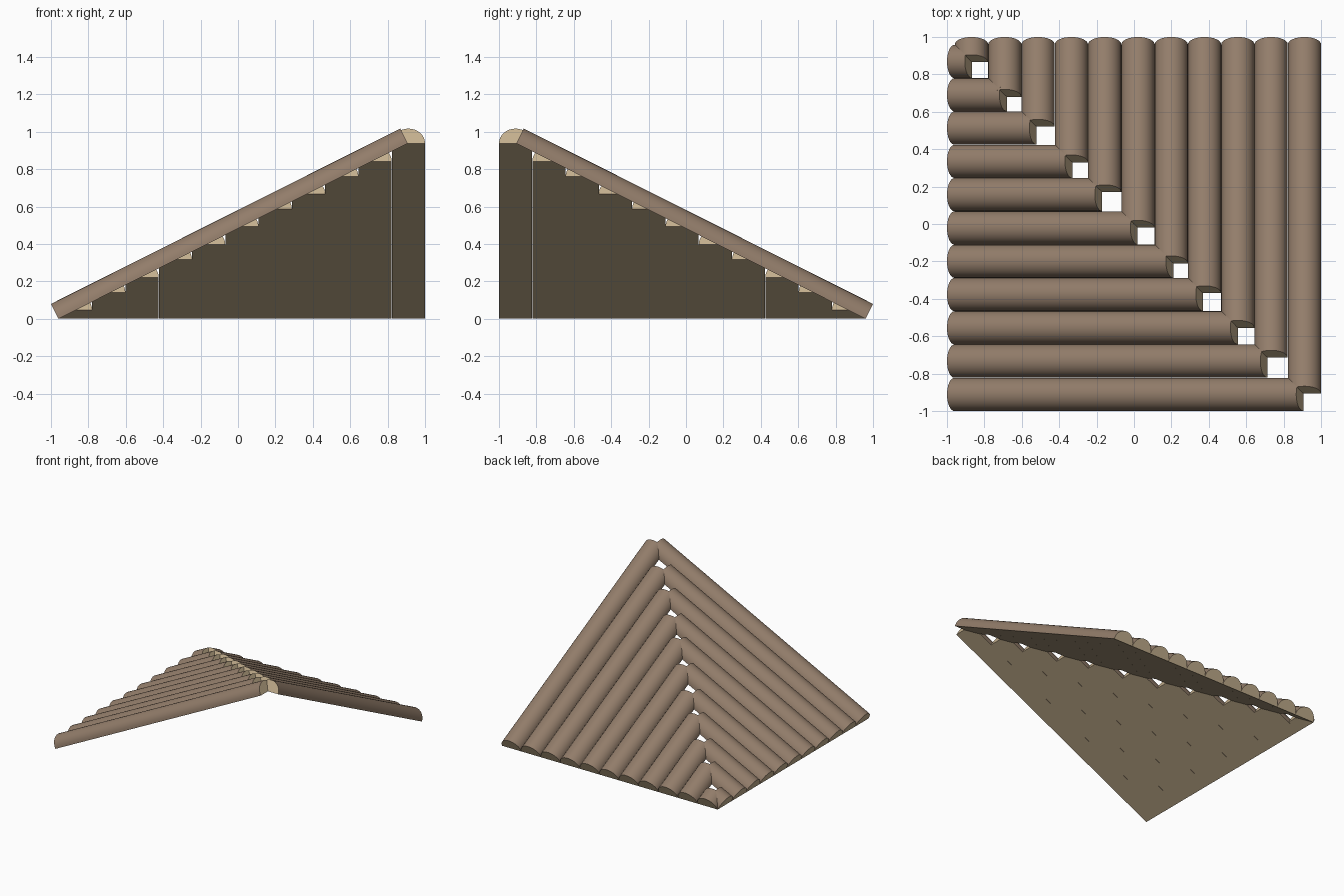
import bpy, bmesh, math
from mathutils import Vector

if "Cube" in bpy.data.objects:
    bpy.data.objects.remove(bpy.data.objects["Cube"])

R = 0.0888            # half-log radius
PITCH = 0.178         # spacing between logs
SLOPE = math.atan(0.502)
EAVE = -0.96          # underside of the eave touches the ground here
SEG = 16
ALONG = Vector((math.cos(SLOPE), 0, math.sin(SLOPE)))
OUT = Vector((-math.sin(SLOPE), 0, math.cos(SLOPE)))
# upper end of each log (underside), stepping down the hip
ENDS = [0.907, 0.715, 0.555, 0.37, 0.21, 0.02, -0.17, -0.33, -0.52, -0.68, -0.865]


def material(name, color):
    m = bpy.data.materials.new(name)
    m.diffuse_color = color
    m.use_nodes = True
    m.node_tree.nodes["Principled BSDF"].inputs["Base Color"].default_value = m.diffuse_color
    return m


bark = material("bark", (0.29, 0.205, 0.145, 1))
cut_wood = material("cut_wood", (0.55, 0.43, 0.27, 1))


def half_log(name, y, x_end, mirrored):
    """Half-round log lying on the slope, flat side down."""
    bm = bmesh.new()
    length = (x_end - EAVE) / math.cos(SLOPE)
    rings = []
    for d in (0, length):
        ring = []
        for k in range(SEG + 1):
            a = math.pi * k / SEG
            p = Vector((EAVE, y, 0)) + ALONG * d + OUT * (R * math.sin(a))
            p.y += R * math.cos(a)
            # the second slope is the first reflected across the hip line
            ring.append(bm.verts.new((-p.y, -p.x, p.z) if mirrored else p))
        rings.append(ring)
    a, b = rings
    for k in range(SEG):
        bm.faces.new((a[k], a[k + 1], b[k + 1], b[k]))
    for f in (bm.faces.new(a), bm.faces.new(b), bm.faces.new((a[0], a[-1], b[-1], b[0]))):
        f.material_index = 1
    bmesh.ops.recalc_face_normals(bm, faces=bm.faces)
    me = bpy.data.meshes.new(name)
    bm.to_mesh(me)
    bm.free()
    me.materials.append(bark)
    me.materials.append(cut_wood)
    ob = bpy.data.objects.new(name, me)
    bpy.context.collection.objects.link(ob)
    ob.select_set(True)
    bpy.context.view_layer.objects.active = ob


# two roof slopes meeting at the hip
for i, x_end in enumerate(ENDS):
    y = -1 + R + PITCH * i
    half_log(f"left_slope_log_{i + 1}", y, x_end, False)
    half_log(f"back_slope_log_{i + 1}", y, x_end, True)

bpy.ops.object.shade_smooth_by_angle(angle=math.radians(40))
